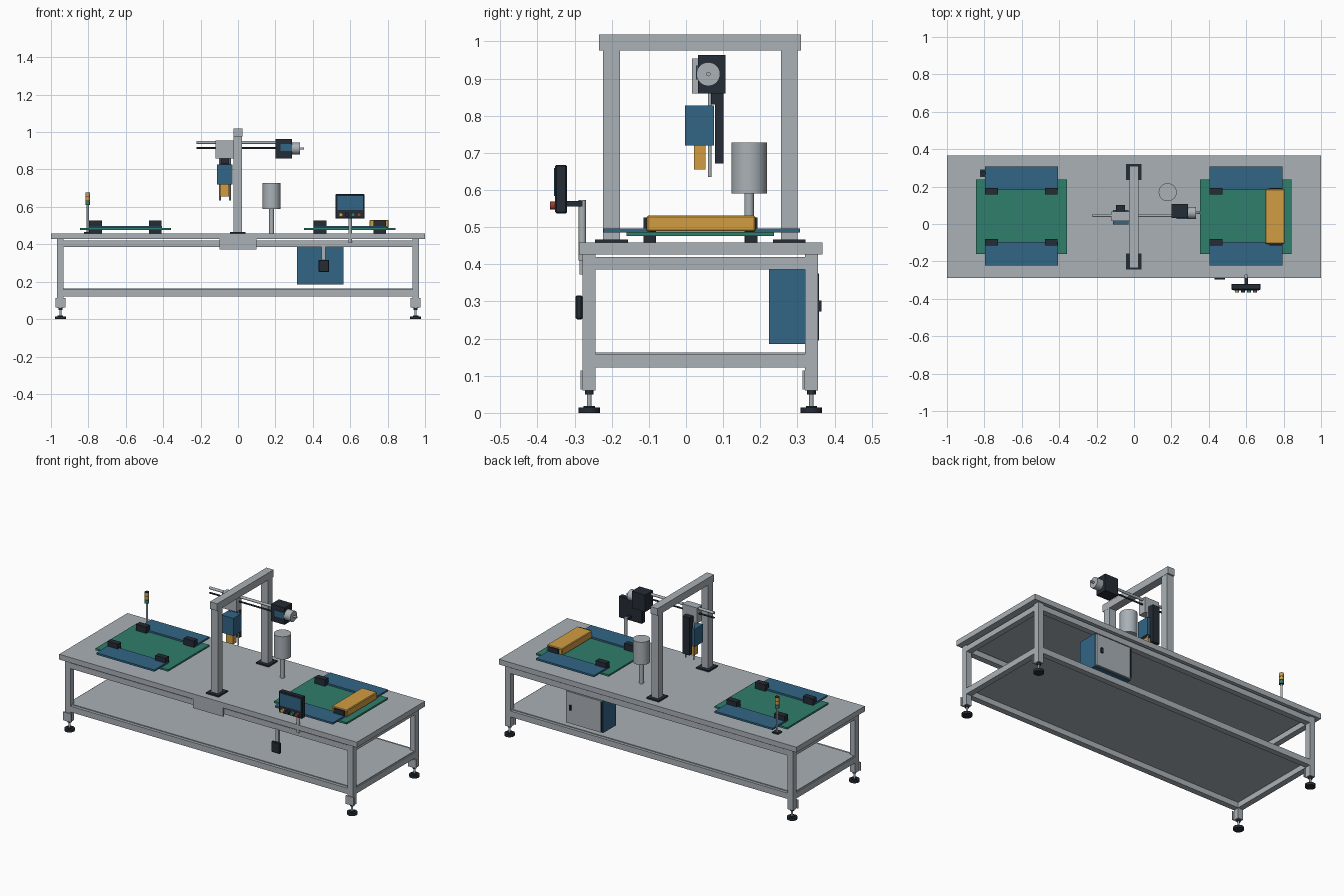
import bpy, bmesh, math
from mathutils import Matrix, Vector


def material(name, rgb):
    m = bpy.data.materials.new(name)
    m.diffuse_color = (*rgb, 1)
    return m


GREY = material("light_grey", (0.40, 0.44, 0.47))
DARK = material("dark_slate", (0.018, 0.025, 0.037))
BLUE = material("steel_blue", (0.032, 0.13, 0.235))
GREEN = material("teal_green", (0.03, 0.21, 0.15))
AMBER = material("amber", (0.64, 0.34, 0.055))
RED = material("dark_red", (0.30, 0.05, 0.03))


def finish(name, bm, mat):
    me = bpy.data.meshes.new(name)
    bm.to_mesh(me)
    bm.free()
    me.materials.append(mat)
    ob = bpy.data.objects.new(name, me)
    bpy.context.collection.objects.link(ob)
    return ob


def box(name, x, y, z, mat, bevel=0):
    """Box from (min, max) ranges."""
    bm = bmesh.new()
    bmesh.ops.create_cube(bm, size=1)
    for v in bm.verts:
        v.co = Vector([(r[0] + r[1]) / 2 + c * (r[1] - r[0])
                       for c, r in zip(v.co, (x, y, z))])
    if bevel:
        bmesh.ops.bevel(bm, geom=bm.edges[:], offset=bevel, segments=1, affect='EDGES')
    return finish(name, bm, mat)


def cyl(name, start, end, r, mat, r2=None, seg=24):
    """Cylinder or cone between two points."""
    a, b = Vector(start), Vector(end)
    bm = bmesh.new()
    bmesh.ops.create_cone(bm, cap_ends=True, segments=seg, radius1=r,
                          radius2=r if r2 is None else r2, depth=(b - a).length)
    rot = (b - a).to_track_quat('Z', 'Y').to_matrix().to_4x4()
    bm.transform(Matrix.Translation((a + b) / 2) @ rot)
    for f in bm.faces:
        f.smooth = len(f.verts) == 4
    for e in bm.edges:
        e.smooth = all(len(f.verts) == 4 for f in e.link_faces)
    return finish(name, bm, mat)


# Table top and lower shelf
box("table_top", (-1, 1), (-0.288, 0.367), (0.427, 0.459), GREY)
box("lower_shelf", (-0.96, 0.96), (-0.26, 0.338), (0.155, 0.163), GREY)

# Legs with levelling feet
LEGS_Y = ((-0.278, -0.243), (0.32, 0.355))
for sx in (-1, 1):
    xr = tuple(sorted((sx * 0.967, sx * 0.932)))
    cx = sum(xr) / 2
    for yr in LEGS_Y:
        cy = sum(yr) / 2
        box("leg", xr, yr, (0.06, 0.427), GREY)
        box("leg_bracket", (cx - 0.027, cx + 0.027), (yr[0] - 0.006, yr[0]),
            (0.063, 0.114), GREY)
        cyl("foot_pad", (cx, cy, 0), (cx, cy, 0.015), 0.029, DARK)
        cyl("foot_collar", (cx, cy, 0.015), (cx, cy, 0.019), 0.015, DARK)
        cyl("foot_stem", (cx, cy, 0.015), (cx, cy, 0.062), 0.006, GREY)
        cyl("foot_nut", (cx, cy, 0.05), (cx, cy, 0.06), 0.012, DARK, seg=6)

# Horizontal frame rails, upper and lower
for zr in ((0.386, 0.42), (0.122, 0.158)):
    for yr in LEGS_Y:
        box("long_rail", (-0.932, 0.932), yr, zr, GREY)
    for sx in (-1, 1):
        xr = tuple(sorted((sx * 0.967, sx * 0.932)))
        box("end_rail", xr, (-0.243, 0.32), zr, GREY)
box("front_plate", (-0.1, 0.1), (-0.287, -0.278), (0.373, 0.427), GREY)

# Gantry frame
for yr in ((-0.223, -0.178), (0.256, 0.30)):
    cy = sum(yr) / 2
    box("gantry_foot", (-0.043, 0.041), (cy - 0.044, cy + 0.044), (0.459, 0.467), DARK)
    box("gantry_post", (-0.024, 0.022), yr, (0.467, 0.975), GREY)
box("gantry_beam", (-0.025, 0.023), (-0.234, 0.309), (0.975, 1.018), GREY)

# Horizontal axis rods and carriage
cyl("guide_rod", (-0.222, 0.045, 0.944), (0.21, 0.045, 0.944), 0.008, GREY, seg=16)
cyl("lead_screw", (-0.222, 0.045, 0.914), (0.21, 0.045, 0.914), 0.005, DARK, seg=16)
box("carriage", (-0.12, -0.022), (0.016, 0.066), (0.86, 0.954), GREY)
box("vertical_rail", (-0.095, -0.047), (0.078, 0.101), (0.672, 0.90), DARK)
box("rail_mount", (-0.095, -0.047), (0.066, 0.078), (0.83, 0.90), DARK)
for x in (-0.097, -0.043):
    cyl("lift_rod", (x, 0.064, 0.635), (x, 0.064, 0.862), 0.005, GREY, seg=12)

# Tool head
box("tool_body", (-0.112, -0.029), (-0.003, 0.076), (0.72, 0.827), BLUE)
box("tool_tip", (-0.095, -0.048), (0.021, 0.052), (0.655, 0.72), AMBER)

# Axis drive motor and hand wheel
box("drive_housing", (0.2, 0.29), (0.032, 0.106), (0.86, 0.963), DARK)
box("drive_cover", (0.226, 0.29), (0.027, 0.032), (0.898, 0.935), BLUE)
cyl("drive_wheel", (0.29, 0.06, 0.912), (0.332, 0.06, 0.912), 0.032, GREY, seg=32)
cyl("drive_shaft", (0.332, 0.06, 0.912), (0.354, 0.06, 0.912), 0.006, GREY, seg=12)

# Canister on a post
cyl("canister_post", (0.18, 0.17, 0.459), (0.18, 0.17, 0.59), 0.013, GREY)
cyl("canister", (0.18, 0.17, 0.59), (0.18, 0.17, 0.728), 0.048, GREY, seg=40)

# Two pallet stations
for cx in (-0.602, 0.598):
    box("pallet_plate", (cx - 0.244, cx + 0.244), (-0.16, 0.237), (0.476, 0.487), GREEN)
    for yr in ((-0.222, -0.097), (0.183, 0.307)):
        box("side_plate", (cx - 0.195, cx + 0.195), yr, (0.486, 0.497), BLUE)
    for sx in (-1, 1):
        for cy in (-0.098, 0.176):
            x = cx + sx * 0.16
            box("clamp_block", (x - 0.034, x + 0.034), (cy - 0.017, cy + 0.017),
                (0.459, 0.526), DARK)
box("amber_block", (0.703, 0.805), (-0.106, 0.187), (0.488, 0.531), AMBER, 0.004)

# Signal tower
bx, by = -0.803, 0.272
box("signal_base", (bx - 0.02, bx + 0.02), (by - 0.02, by + 0.02), (0.459, 0.466), DARK)
cyl("signal_pole", (bx, by, 0.466), (bx, by, 0.61), 0.006, GREY, seg=12)
for i, m in enumerate((GREEN, AMBER, AMBER)):
    z = 0.612 + i * 0.022
    cyl("signal_lamp", (bx, by, z), (bx, by, z + 0.019), 0.013, m)
    cyl("signal_ring", (bx, by, z - 0.002), (bx, by, z), 0.013, DARK)
cyl("signal_cap", (bx, by, 0.675), (bx, by, 0.678), 0.012, DARK)

# Operator panel
box("panel_body", (0.52, 0.677), (-0.352, -0.32), (0.537, 0.668), DARK, 0.004)
box("panel_screen", (0.531, 0.667), (-0.355, -0.351), (0.584, 0.659), BLUE)
for x, m in ((0.55, AMBER), (0.583, DARK), (0.615, GREEN), (0.647, RED)):
    cyl("panel_button", (x, -0.351, 0.558), (x, -0.366, 0.558), 0.011, m, seg=16)
cyl("panel_post", (0.6, -0.279, 0.41), (0.6, -0.279, 0.573), 0.01, GREY, seg=16)
box("panel_bracket", (0.59, 0.61), (-0.32, -0.279), (0.555, 0.57), DARK)

# Foot-level switch box hanging at the front
box("switch_box", (0.43, 0.487), (-0.297, -0.279), (0.252, 0.316), DARK, 0.003)
box("switch_hanger", (0.447, 0.469), (-0.279, -0.268), (0.29, 0.39), GREY)

# Control cabinet with rear door
box("cabinet", (0.315, 0.563), (0.223, 0.345), (0.185, 0.386), BLUE)
box("cabinet_door", (0.32, 0.558), (0.345, 0.356), (0.19, 0.381), GREY)
box("door_hinge", (0.317, 0.325), (0.35, 0.358), (0.195, 0.375), DARK)
box("door_handle", (0.52, 0.532), (0.356, 0.365), (0.273, 0.303), DARK)
